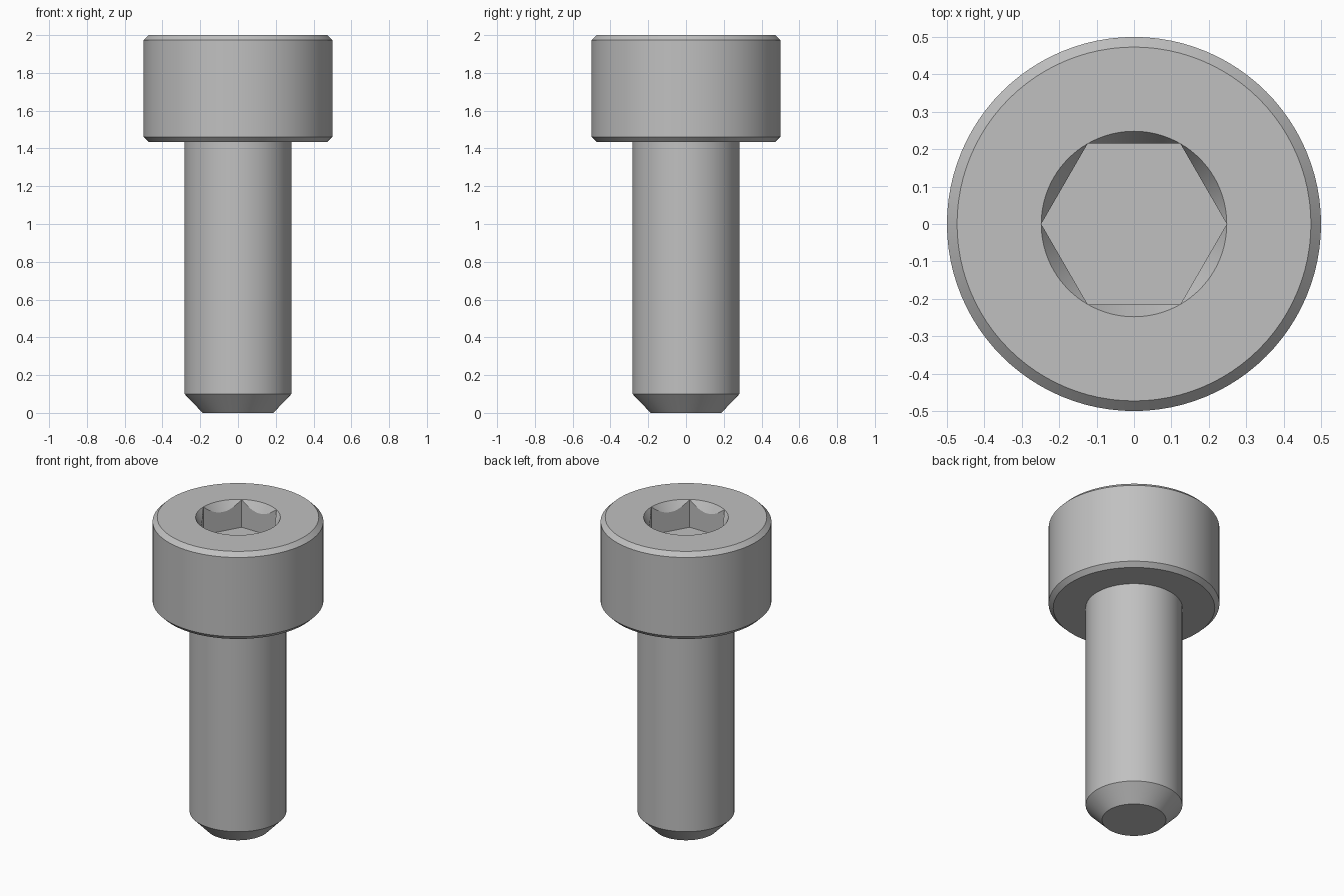
import bpy
import bmesh
import math

cube = bpy.data.objects.get("Cube")
if cube:
    bpy.data.objects.remove(cube, do_unlink=True)

SEGMENTS = 96
SOCKET_R = 0.248      # hexagon corner radius, also the rim of the countersink
SOCKET_DEPTH = 0.18
CONE_SLOPE = 1.73     # steepness of the countersink


def hex_radius(angle):
    """Distance from the axis to the hexagon side at this angle."""
    offset = angle % (math.pi / 3) - math.pi / 6
    return SOCKET_R * math.cos(math.pi / 6) / math.cos(offset)


def countersink(angle):
    r = hex_radius(angle)
    return r, 2 - (SOCKET_R - r) * CONE_SLOPE


def socket_floor(angle):
    return hex_radius(angle), 2 - SOCKET_DEPTH


# Radius and height of each ring, from the tip up and into the socket
profile = [
    (0.187, 0), (0.283, 0.10), (0.283, 1.434),           # tip and shank
    (0.473, 1.434), (0.5, 1.461), (0.5, 1.973), (0.473, 2),  # head
    (SOCKET_R, 2), countersink, socket_floor,            # socket
]

bm = bmesh.new()
rings = []
for point in profile:
    ring = []
    for i in range(SEGMENTS):
        a = math.tau * i / SEGMENTS
        r, z = point(a) if callable(point) else point
        ring.append(bm.verts.new((r * math.cos(a), r * math.sin(a), z)))
    rings.append(ring)

for low, high in zip(rings, rings[1:]):
    for i in range(SEGMENTS):
        j = (i + 1) % SEGMENTS
        bm.faces.new((low[i], low[j], high[j], high[i]))
bm.faces.new(reversed(rings[0]))
bm.faces.new(rings[-1])

# The hexagon corners touch the rim, so merge them there
bmesh.ops.remove_doubles(bm, verts=bm.verts, dist=0.0001)
bmesh.ops.recalc_face_normals(bm, faces=bm.faces)

mesh = bpy.data.meshes.new("socket_screw")
bm.to_mesh(mesh)
bm.free()
screw = bpy.data.objects.new("socket_screw", mesh)
bpy.context.collection.objects.link(screw)

# Plain grey steel
steel = bpy.data.materials.new("grey_steel")
steel.use_nodes = True
colour = (0.53, 0.53, 0.53, 1)
steel.diffuse_color = colour
steel.node_tree.nodes["Principled BSDF"].inputs["Base Color"].default_value = colour
mesh.materials.append(steel)

# Smooth round sides, sharp chamfers and hexagon
bpy.ops.object.select_all(action="DESELECT")
screw.select_set(True)
bpy.context.view_layer.objects.active = screw
bpy.ops.object.shade_smooth_by_angle(angle=math.radians(20))
